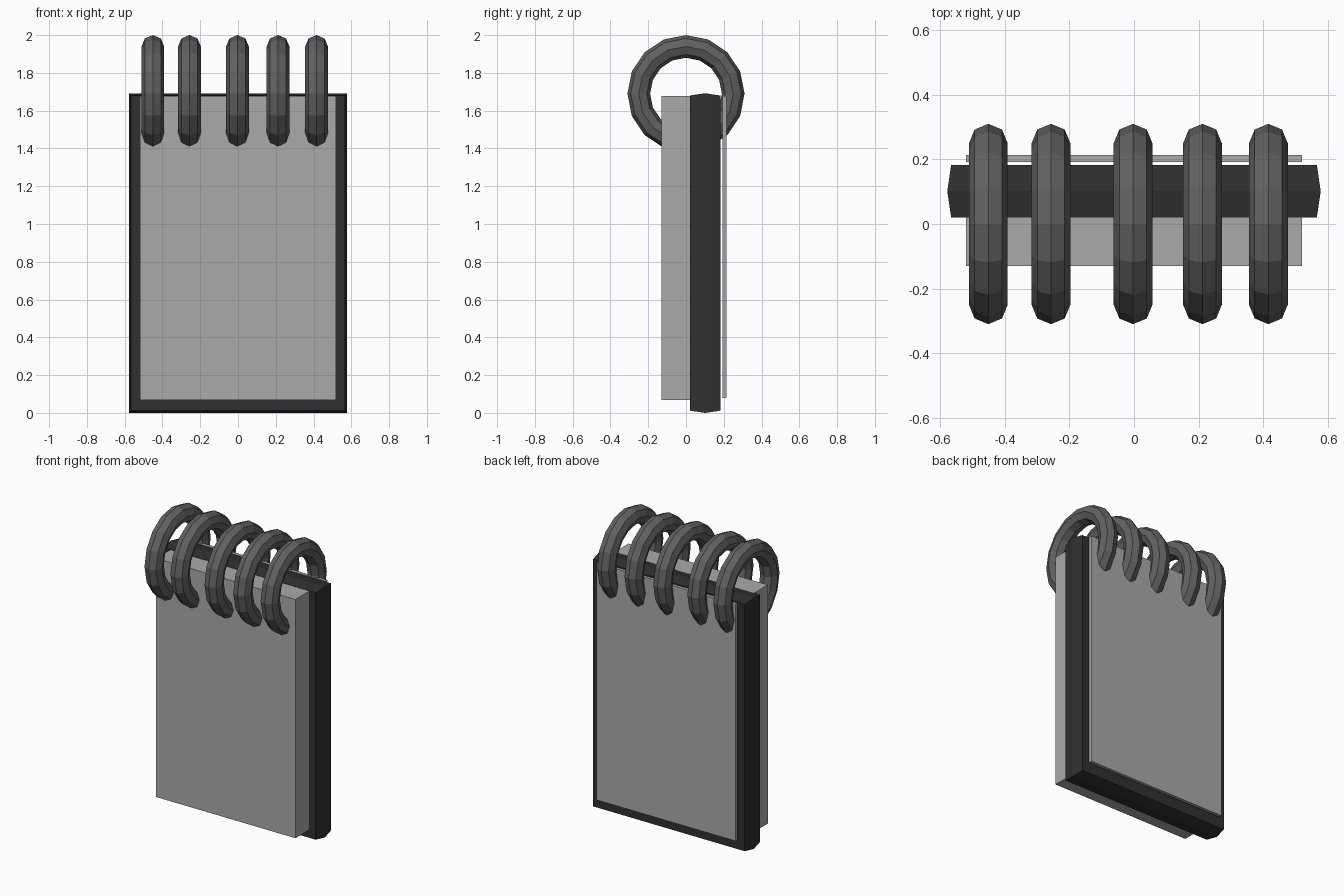
import bpy, bmesh
from math import pi

if "Cube" in bpy.data.objects:
    bpy.data.objects.remove(bpy.data.objects["Cube"])


def material(name, value):
    mat = bpy.data.materials.new(name)
    mat.diffuse_color = (value, value, value, 1)
    mat.use_nodes = True
    mat.node_tree.nodes["Principled BSDF"].inputs["Base Color"].default_value = mat.diffuse_color
    return mat


def slab(name, x, y0, y1, z0, z1, mat=None, ridge=0.0):
    """Upright slab; ridge pushes the middle of its rim outward."""
    layers = [(y0, 0), (y1, 0)]
    if ridge:
        layers.insert(1, ((y0 + y1) / 2, ridge))
    bm = bmesh.new()
    loops = []
    for y, r in layers:
        corners = [(-x - r, z0 - r), (x + r, z0 - r), (x + r, z1 + r), (-x - r, z1 + r)]
        loops.append([bm.verts.new((cx, y, cz)) for cx, cz in corners])
    for a, b in zip(loops, loops[1:]):
        for i in range(4):
            j = (i + 1) % 4
            bm.faces.new((a[i], a[j], b[j], b[i]))
    bm.faces.new(loops[0])
    bm.faces.new(loops[-1])
    bmesh.ops.recalc_face_normals(bm, faces=bm.faces)
    mesh = bpy.data.meshes.new(name)
    bm.to_mesh(mesh)
    bm.free()
    ob = bpy.data.objects.new(name, mesh)
    bpy.context.collection.objects.link(ob)
    if mat:
        mesh.materials.append(mat)
    return ob


black = material("cover_black", 0.03)
dark = material("ring_dark_grey", 0.12)
paper = material("paper_grey", 0.4)

# Dark backing board with a slightly ridged rim
slab("backing_board", 0.566, 0.02, 0.183, 0.012, 1.68, black, 0.012)

# Thick stack of pages in front, thin sheet behind
slab("front_pages", 0.52, -0.13, 0.022, 0.067, 1.678, paper)
slab("back_sheet", 0.52, 0.192, 0.214, 0.08, 1.678, paper)

# Binding rings, unevenly spaced along the top edge
for i, x in enumerate((-0.451, -0.257, -0.003, 0.212, 0.416)):
    bpy.ops.mesh.primitive_torus_add(
        major_segments=16, minor_segments=8, major_radius=0.25, minor_radius=0.06,
        location=(x, 0, 1.69), rotation=(0, pi / 2, 0))
    ring = bpy.context.object
    ring.name = f"binding_ring_{i + 1}"
    ring.data.materials.append(dark)
